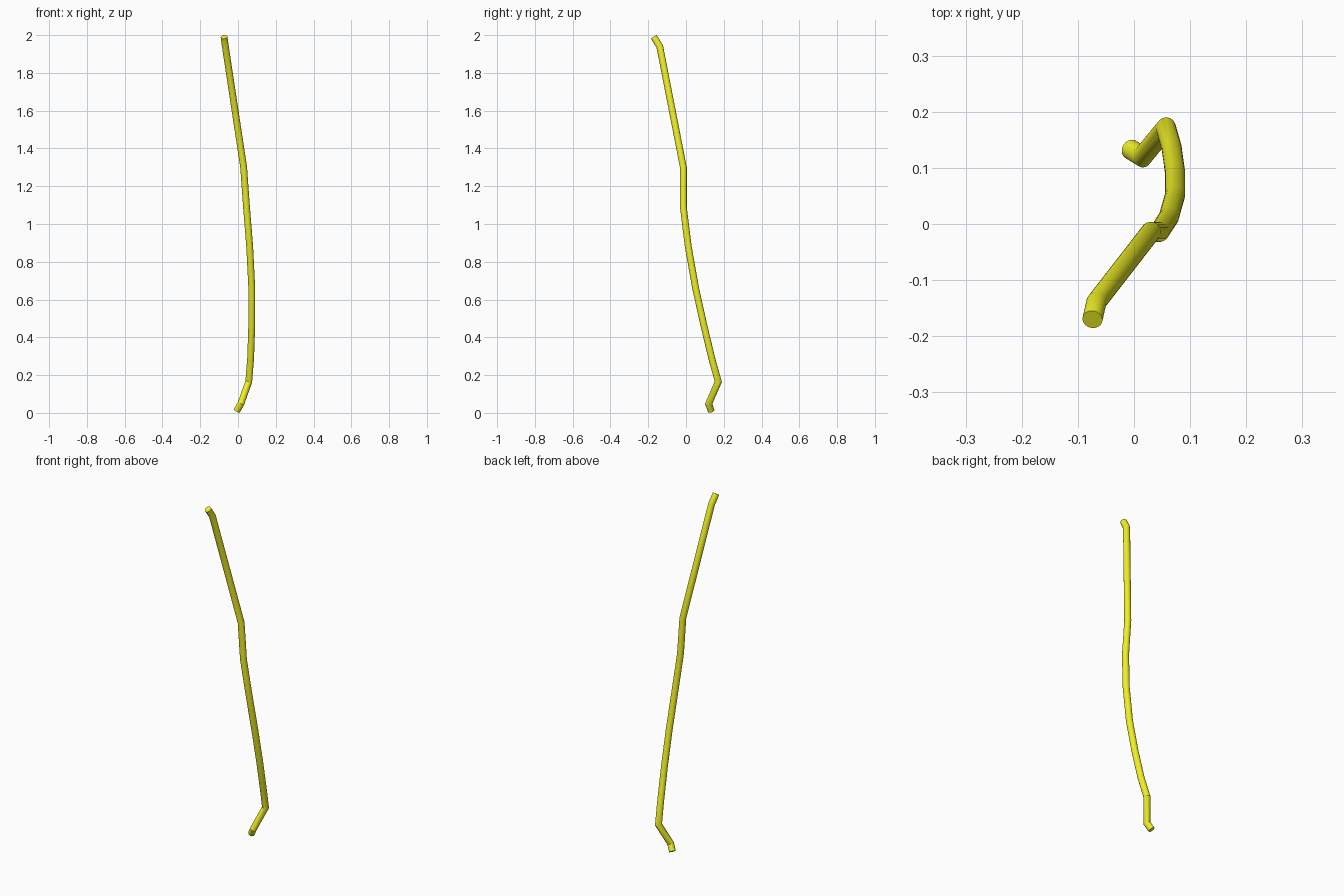
import bpy, bmesh, math
from mathutils import Vector

if "Cube" in bpy.data.objects:
    bpy.data.objects.remove(bpy.data.objects["Cube"])

RADIUS, SIDES = 0.018, 32

# centre line from the foot to the tip
PATH = [Vector(p) for p in [
    (-0.006, 0.133, 0.011), (0.015, 0.120, 0.048), (0.057, 0.171, 0.165),
    (0.067, 0.136, 0.29), (0.073, 0.093, 0.47), (0.073, 0.051, 0.66),
    (0.062, 0.012, 0.88), (0.045, -0.014, 1.09), (0.030, -0.014, 1.30),
    (-0.067, -0.139, 1.94), (-0.074, -0.170, 1.990)]]


def mitred_tube(name, path, radius, sides):
    """Tube of constant width with mitred joints and flat caps."""
    dirs = [(b - a).normalized() for a, b in zip(path, path[1:])]
    u = dirs[0].orthogonal().normalized()
    v = dirs[0].cross(u)
    ring = [path[0] + radius * (u * math.cos(t) + v * math.sin(t))
            for t in (2 * math.pi * i / sides for i in range(sides))]
    rings = [ring]
    for i, d in enumerate(dirs):
        # slide the ring along the segment onto the next mitre plane
        n = (d + dirs[i + 1]).normalized() if i + 1 < len(dirs) else d
        ring = [p + d * ((path[i + 1] - p).dot(n) / d.dot(n)) for p in ring]
        rings.append(ring)
    bm = bmesh.new()
    rows = [[bm.verts.new(p) for p in r] for r in rings]
    for a, b in zip(rows, rows[1:]):
        for i in range(sides):
            j = (i + 1) % sides
            bm.faces.new((a[i], a[j], b[j], b[i]))
    bm.faces.new(rows[0][::-1])
    bm.faces.new(rows[-1])
    bmesh.ops.recalc_face_normals(bm, faces=bm.faces)
    mesh = bpy.data.meshes.new(name)
    bm.to_mesh(mesh)
    bm.free()
    obj = bpy.data.objects.new(name, mesh)
    bpy.context.collection.objects.link(obj)
    return obj


# bent yellow pipe
pipe = mitred_tube("bent_pipe", PATH, RADIUS, SIDES)
bpy.context.view_layer.objects.active = pipe
pipe.select_set(True)
bpy.ops.object.shade_smooth_by_angle(angle=math.radians(30))

yellow = bpy.data.materials.new("yellow")
yellow.diffuse_color = (0.88, 0.88, 0.02, 1)
yellow.use_nodes = True
yellow.node_tree.nodes["Principled BSDF"].inputs["Base Color"].default_value = yellow.diffuse_color
pipe.data.materials.append(yellow)
